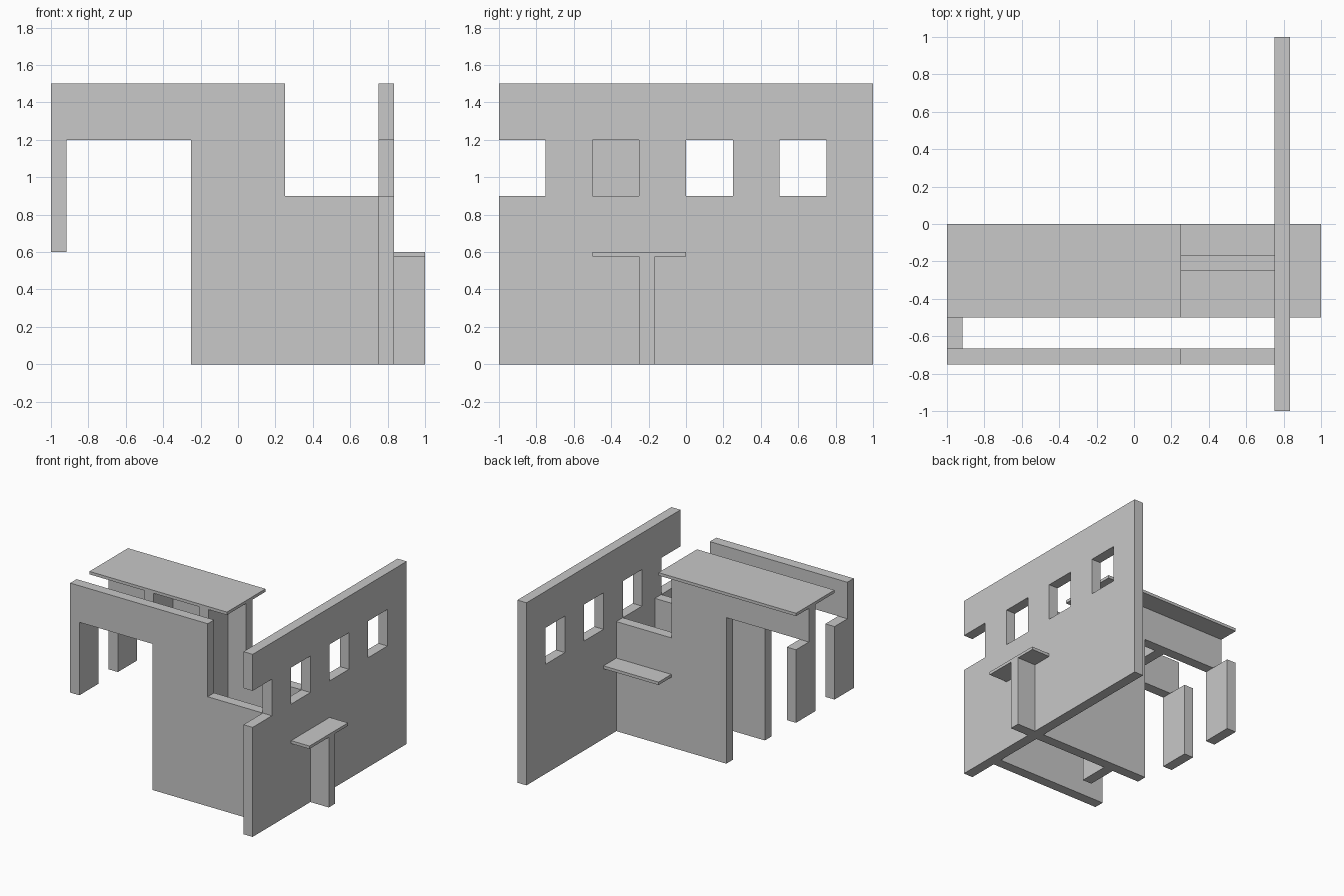
import bpy

if "Cube" in bpy.data.objects:
    bpy.data.objects.remove(bpy.data.objects["Cube"])

T = 1 / 12          # wall thickness
S = 0.024           # slab thickness
TOP, SILL, HEAD, SHELF = 1.5, 0.9, 1.2, 0.6

plaster = bpy.data.materials.new("light_grey_plaster")
plaster.diffuse_color = (0.58, 0.58, 0.58, 1)
plaster.use_nodes = True
plaster.node_tree.nodes["Principled BSDF"].inputs["Base Color"].default_value = plaster.diffuse_color


def make_mesh(name, verts, faces):
    mesh = bpy.data.meshes.new(name)
    mesh.from_pydata(verts, [], faces)
    mesh.materials.append(plaster)
    obj = bpy.data.objects.new(name, mesh)
    bpy.context.collection.objects.link(obj)
    return obj


def wall(name, profile, y):
    """Extrude a counter-clockwise (x, z) outline from y to y + T."""
    n = len(profile)
    verts = [(x, y, z) for x, z in profile] + [(x, y + T, z) for x, z in profile]
    faces = [tuple(range(n)), tuple(range(2 * n - 1, n - 1, -1))]
    faces += [(i, i + n, (i + 1) % n + n, (i + 1) % n) for i in range(n)]
    return make_mesh(name, verts, faces)


def box(name, x, y, z):
    """Box from (min, max) ranges."""
    verts = [(a, b, c) for c in z for a, b in
             ((x[0], y[0]), (x[1], y[0]), (x[1], y[1]), (x[0], y[1]))]
    faces = [(3, 2, 1, 0), (4, 5, 6, 7)]
    faces += [(i, (i + 1) % 4, (i + 1) % 4 + 4, i + 4) for i in range(4)]
    return make_mesh(name, verts, faces)


# Tall long wall with three windows and a notch at its front end
long_wall = box("long_wall", (0.75, 0.75 + T), (-1, 1), (0, TOP))
for i, (y0, y1) in enumerate([(-1.1, -0.75), (-0.5, -0.25), (0, 0.25), (0.5, 0.75)]):
    cutter = box(f"window_cutter_{i}", (0.6, 1), (y0, y1), (SILL, HEAD))
    cutter.hide_render = True
    cutter.hide_set(True)
    mod = long_wall.modifiers.new("window", 'BOOLEAN')
    mod.operation = 'DIFFERENCE'
    mod.solver = 'EXACT'
    mod.object = cutter


# Stepped cross walls with an overhanging beam
def cross_profile(top):
    return [(-0.25, 0), (0.75, 0), (0.75, SILL), (0.25, SILL),
            (0.25, top), (-1, top), (-1, HEAD), (-0.25, HEAD)]


wall("front_wall", cross_profile(TOP), -0.75)
wall("middle_wall", cross_profile(TOP - S), -0.25)

# Panels hanging from the ends of the beams
for label, y in (("front", -0.75), ("middle", -0.25)):
    box(f"{label}_hanging_panel", (-1, -1 + T), (y, y + 0.25), (SHELF, HEAD))

# Cross panels between the walls, under the roof
box("inner_panel", (0, T), (-0.5, -0.25), (0, TOP - S))
box("inner_beam_panel", (-0.5, -0.5 + T), (-0.5, -0.25), (HEAD, TOP - S))

# Roof slab and the lower shelf on both sides of the long wall
box("roof_slab", (-1, 0.25), (-0.5, 0), (TOP - S, TOP))
box("inner_shelf", (0.25, 0.75), (-0.5, 0), (SHELF - S, SHELF))
box("outer_shelf", (0.75 + T, 1), (-0.5, 0), (SHELF - S, SHELF))

# Fin carrying the outer shelf
box("outer_fin", (0.75 + T, 1), (-0.25, -0.25 + T), (0, SHELF - S))
